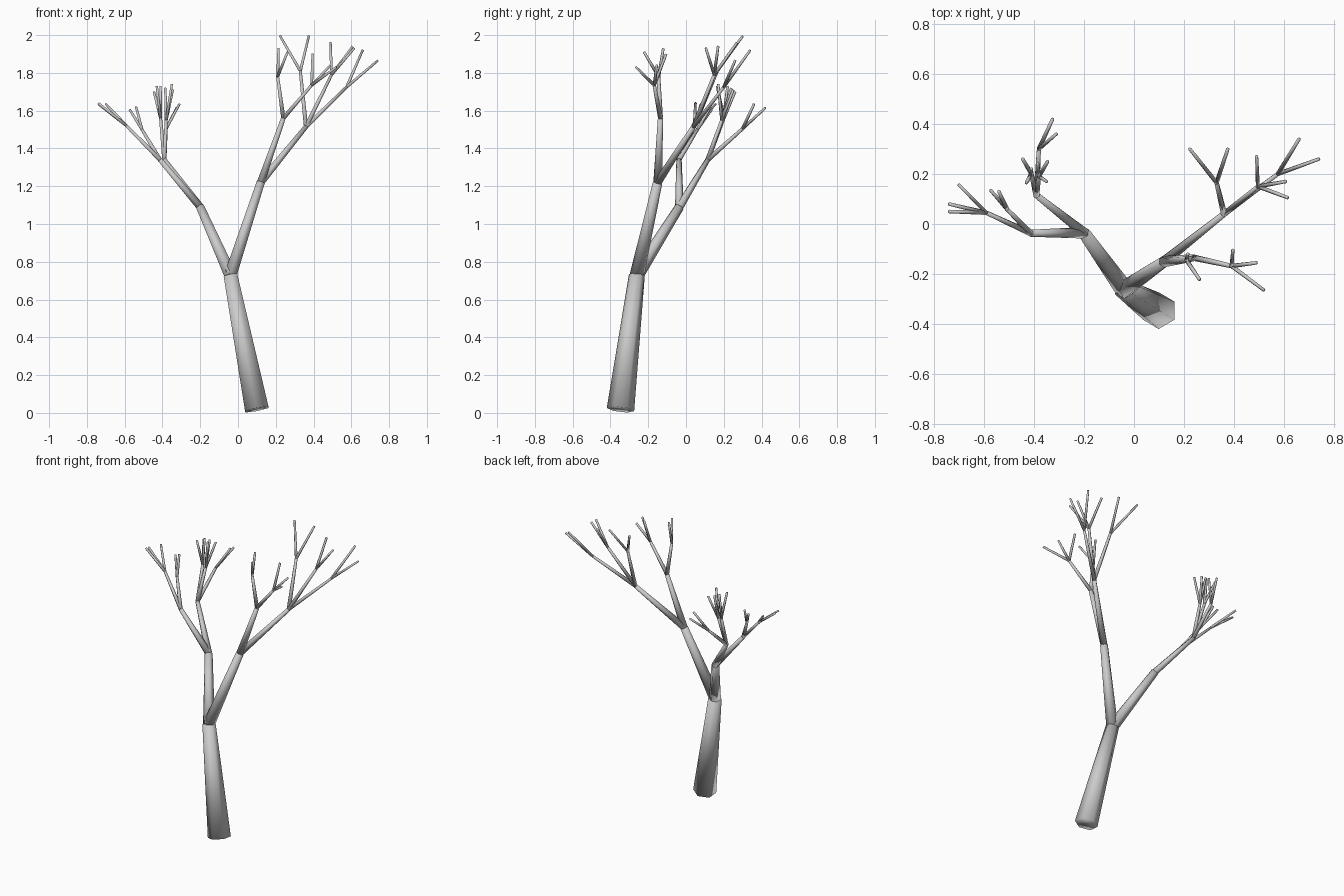
import bpy, bmesh, math
from mathutils import Vector

SIDES = 6
# one part per branching level: name, start radius, end radius
LEVELS = [("trunk", 0.073, 0.042), ("limbs", 0.038, 0.025), ("branches", 0.023, 0.014),
          ("shoots", 0.013, 0.009), ("twigs", 0.009, 0.007)]


def N(x, y, z, *kids):
    """A fork point and the forks growing from it."""
    return (Vector((x, y, z)), kids)


# left limb
left = N(-0.20, -0.035, 1.09,
         N(-0.413, -0.037, 1.34,
           N(-0.59, 0.045, 1.52,
             N(-0.70, 0.157, 1.635), N(-0.74, 0.08, 1.635), N(-0.74, 0.05, 1.64)),
           N(-0.508, 0.06, 1.50,
             N(-0.573, 0.135, 1.605), N(-0.54, 0.13, 1.62))),
         N(-0.39, 0.115, 1.34,
           N(-0.38, 0.30, 1.505,
             N(-0.325, 0.42, 1.615), N(-0.31, 0.36, 1.635)),
           N(-0.41, 0.20, 1.56,
             N(-0.445, 0.26, 1.70), N(-0.43, 0.165, 1.73), N(-0.41, 0.22, 1.73)),
           N(-0.38, 0.19, 1.55,
             N(-0.345, 0.25, 1.71), N(-0.35, 0.17, 1.74), N(-0.385, 0.24, 1.72))))
# right limb
right = N(0.12, -0.15, 1.22,
          N(0.24, -0.135, 1.56,
            N(0.39, -0.168, 1.735,
              N(0.395, -0.105, 1.90), N(0.49, -0.155, 1.84), N(0.52, -0.265, 1.83)),
            N(0.21, -0.145, 1.78,
              N(0.262, -0.222, 1.91), N(0.215, -0.12, 1.93))),
          N(0.36, 0.04, 1.515,
            N(0.33, 0.165, 1.81,
              N(0.223, 0.30, 1.995), N(0.375, 0.30, 1.995)),
            N(0.495, 0.15, 1.79,
              N(0.49, 0.27, 1.96), N(0.607, 0.17, 1.94), N(0.615, 0.105, 1.93)),
            N(0.575, 0.20, 1.725,
              N(0.66, 0.34, 1.92), N(0.74, 0.26, 1.865))))
tree = N(-0.04, -0.26, 0.73, left, right)
base = Vector((0.10, -0.347, 0.018))

meshes = [bmesh.new() for _ in LEVELS]


def segment(bm, a, b, ra, rb):
    """Tapered, capped hexagonal stick from a to b."""
    d = (b - a).normalized()
    u = Vector((0, 1, 0))
    u = (u - d * u.dot(d)).normalized()
    v = d.cross(u)
    rings = []
    for c, r in ((a, ra), (b, rb)):
        ts = [2 * math.pi * i / SIDES for i in range(SIDES)]
        rings.append([bm.verts.new(c + r * (u * math.cos(t) + v * math.sin(t))) for t in ts])
    lo, hi = rings
    for i in range(SIDES):
        j = (i + 1) % SIDES
        bm.faces.new((lo[i], lo[j], hi[j], hi[i]))
    bm.faces.new(lo[::-1])
    bm.faces.new(hi)


def grow(start, node, level):
    end, kids = node
    segment(meshes[level], start, end, *LEVELS[level][1:])
    for k in kids:
        grow(end, k, level + 1)


grow(base, tree, 0)

# one fully smooth-shaded object per level
for (name, _, _), bm in zip(LEVELS, meshes):
    for f in bm.faces:
        f.smooth = True
    me = bpy.data.meshes.new(name)
    bm.to_mesh(me)
    bm.free()
    bpy.context.collection.objects.link(bpy.data.objects.new(name, me))
